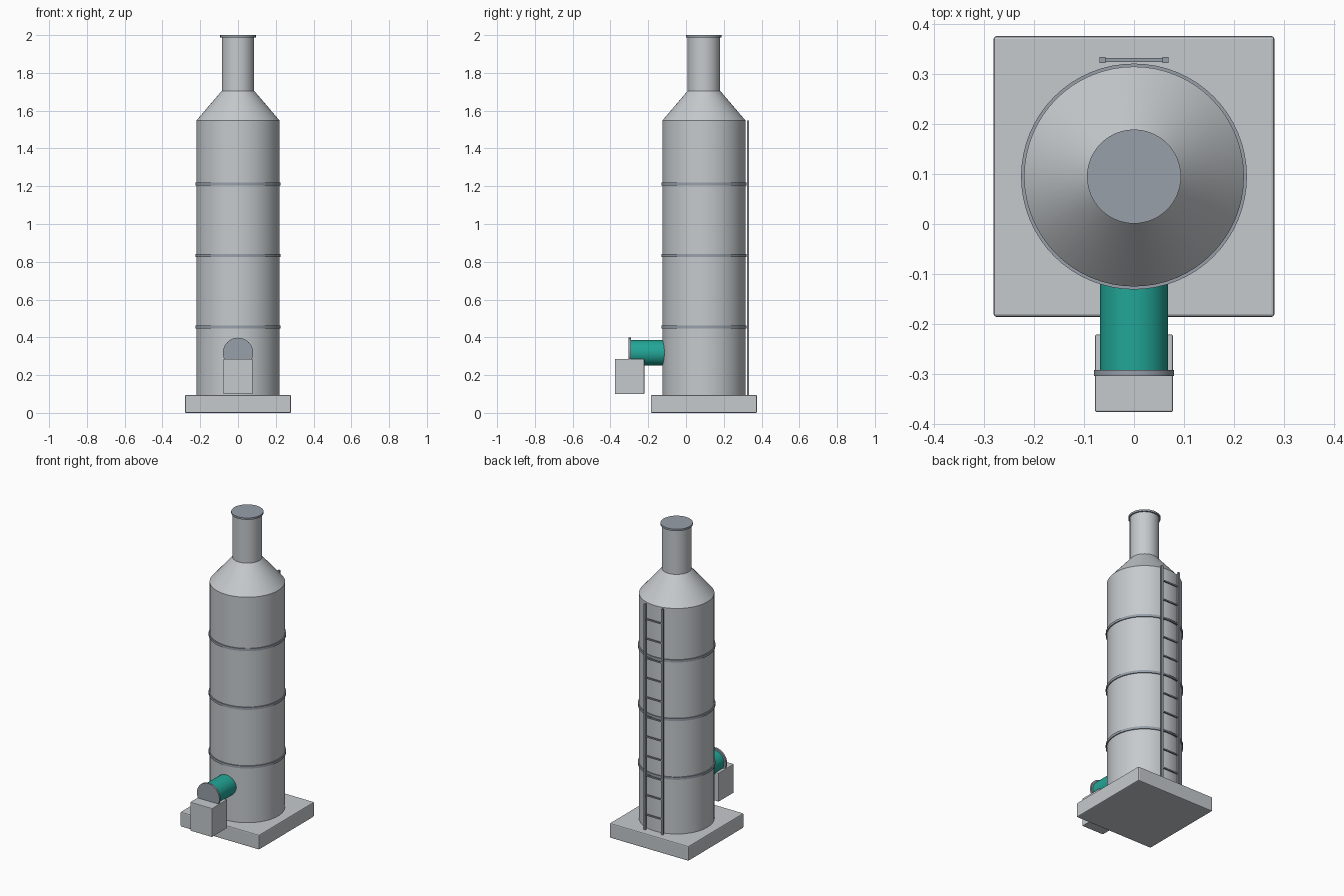
import bpy, math

if "Cube" in bpy.data.objects:
    bpy.data.objects.remove(bpy.data.objects["Cube"])

CY = 0.095  # tower axis


def material(name, rgb):
    m = bpy.data.materials.new(name)
    m.diffuse_color = (*rgb, 1)
    m.use_nodes = True
    m.node_tree.nodes["Principled BSDF"].inputs["Base Color"].default_value = m.diffuse_color
    return m


light = material("light_grey_steel", (0.56, 0.59, 0.61))
metal = material("blue_grey_metal", (0.31, 0.35, 0.40))
teal = material("teal_paint", (0.016, 0.38, 0.31))


def finish(name, mat, smooth=False):
    ob = bpy.context.object
    ob.name = name
    ob.data.materials.append(mat)
    if smooth:
        bpy.ops.object.shade_smooth_by_angle(angle=math.radians(30))
    return ob


def cone(name, r1, r2, lo, hi, mat):
    """Vertical round part on the tower axis between two heights."""
    bpy.ops.mesh.primitive_cone_add(vertices=64, radius1=r1, radius2=r2, depth=hi - lo,
                                    location=(0, CY, (lo + hi) / 2))
    return finish(name, mat, True)


def pipe_y(name, r, y0, y1, z, mat):
    """Round part lying along y."""
    bpy.ops.mesh.primitive_cylinder_add(vertices=48, radius=r, depth=y1 - y0,
                                        location=(0, (y0 + y1) / 2, z),
                                        rotation=(math.pi / 2, 0, 0))
    return finish(name, mat, True)


def box(name, lo, hi, mat, bevel=0):
    bpy.ops.mesh.primitive_cube_add(size=1, location=[(a + b) / 2 for a, b in zip(lo, hi)])
    ob = bpy.context.object
    ob.scale = [b - a for a, b in zip(lo, hi)]
    bpy.ops.object.transform_apply(location=False, rotation=False, scale=True)
    if bevel:
        mod = ob.modifiers.new("edge_bevel", "BEVEL")
        mod.width, mod.segments = bevel, 2
    return finish(name, mat)


# Plinth
box("base_slab", (-0.281, -0.186, 0), (0.281, 0.376, 0.095), light, 0.006)

# Tower: body, shoulder, chimney and rim
cone("tower_body", 0.22, 0.22, 0.095, 1.548, light)
cone("tower_shoulder", 0.22, 0.086, 1.548, 1.705, light)
cone("chimney", 0.086, 0.086, 1.705, 1.99, light)
cone("chimney_rim", 0.094, 0.094, 1.988, 2.0, metal)

# Reinforcing bands
for i, z in enumerate((0.455, 0.833, 1.211)):
    cone(f"band_{i + 1}", 0.226, 0.226, z - 0.008, z + 0.008, metal)

# Inlet duct, flange and fan box
pipe_y("inlet_duct", 0.068, -0.295, -0.10, 0.318, teal)
pipe_y("duct_flange", 0.08, -0.304, -0.292, 0.318, metal)
box("fan_box", (-0.078, -0.376, 0.10), (0.078, -0.221, 0.285), light, 0.003)

# Ladder on the back
for side, name in ((-1, "left"), (1, "right")):
    x = side * 0.063
    box(f"ladder_rail_{name}", (x - 0.006, 0.322, 0.095), (x + 0.006, 0.334, 1.548), metal)
for i in range(11):
    z = 0.192 + 0.126 * i
    box(f"ladder_rung_{i + 1}", (-0.063, 0.324, z - 0.004), (0.063, 0.332, z + 0.004), metal)
